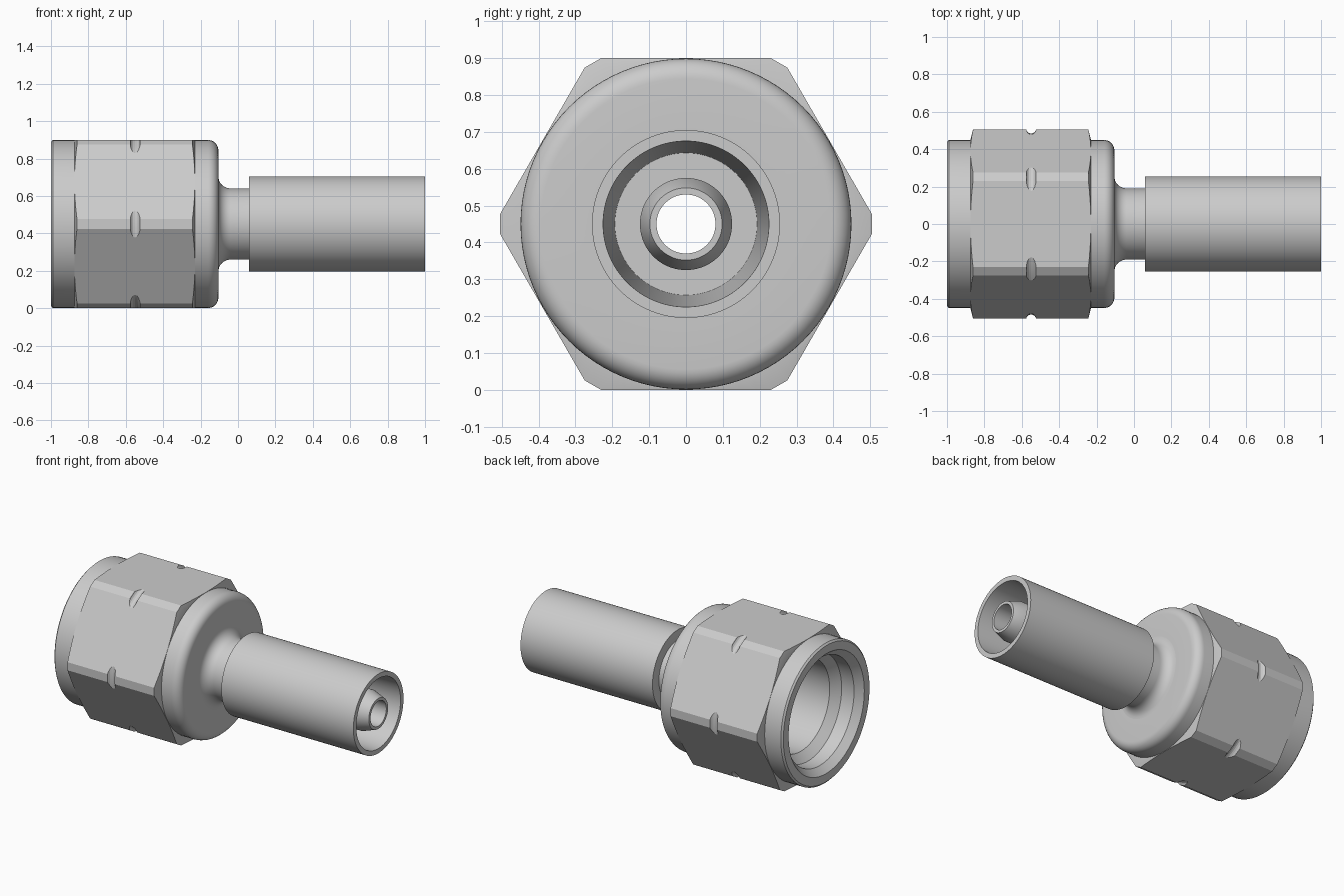
import bpy, bmesh, math
from mathutils import Vector, Matrix

if "Cube" in bpy.data.objects:
    bpy.data.objects.remove(bpy.data.objects["Cube"])

AXIS_Z = 0.45
steel = bpy.data.materials.new("steel grey")
steel.diffuse_color = (0.6, 0.6, 0.6, 1)
steel.use_nodes = True
steel.node_tree.nodes["Principled BSDF"].inputs["Base Color"].default_value = steel.diffuse_color


def finish(name, bm):
    bmesh.ops.recalc_face_normals(bm, faces=bm.faces)
    me = bpy.data.meshes.new(name)
    bm.to_mesh(me)
    bm.free()
    ob = bpy.data.objects.new(name, me)
    bpy.context.collection.objects.link(ob)
    me.materials.append(steel)
    return ob


def smooth(ob, angle):
    bpy.ops.object.select_all(action='DESELECT')
    ob.select_set(True)
    bpy.context.view_layer.objects.active = ob
    bpy.ops.object.shade_smooth_by_angle(angle=math.radians(angle))


def revolve(name, profile, segments=96):
    """Spin a closed (x, radius) profile around the long axis."""
    bm = bmesh.new()
    rings = []
    for i in range(segments):
        a = 2 * math.pi * i / segments
        rings.append([bm.verts.new((x, r * math.cos(a), AXIS_Z + r * math.sin(a)))
                      for x, r in profile])
    n = len(profile)
    for i in range(segments):
        p, q = rings[i], rings[(i + 1) % segments]
        for j in range(n):
            k = (j + 1) % n
            bm.faces.new((p[j], p[k], q[k], q[j]))
    return finish(name, bm)


def arc(cx, cr, rad, start, end, steps=8):
    pts = []
    for i in range(steps + 1):
        a = math.radians(start + (end - start) * i / steps)
        pts.append((cx + rad * math.cos(a), cr + rad * math.sin(a)))
    return pts


# Swivel nut: round shell with rounded shoulder and stepped bore
nut = revolve("nut_shell",
              [(-1, 0.385), (-1, 0.438), (-0.99, 0.449)]
              + arc(-0.16, 0.394, 0.055, 90, 0)
              + [(-0.105, 0.255), (-0.3, 0.255), (-0.3, 0.29),
                 (-0.82, 0.29), (-0.87, 0.34), (-0.955, 0.345)])
smooth(nut, 30)

# Stem: seat nose, filleted neck, hose nipple and through hole
stem = revolve("stem",
               [(-0.5, 0.08), (-0.5, 0.15), (-0.4, 0.255)]
               + arc(-0.04, 0.255, 0.065, 180, 270)
               + [(0.1, 0.19), (0.1, 0.125), (0.92, 0.125), (1, 0.098), (1, 0.08)])
smooth(stem, 30)

# Crimp sleeve: slightly tapered inside, closed at the neck
sleeve = revolve("crimp_sleeve",
                 [(0.06, 0.17), (0.06, 0.255), (1, 0.255), (1, 0.225),
                  (0.12, 0.193), (0.12, 0.11), (0.08, 0.11)])
smooth(sleeve, 30)

# Hexagon: prism with clipped corners
bm = bmesh.new()
outline = []
for i in range(6):
    c = math.radians(60 * i)
    for side in (-1, 1):
        outline.append((0.505 * math.cos(c) - side * 0.026 * math.sin(c),
                        0.505 * math.sin(c) + side * 0.026 * math.cos(c)))
face = bm.faces.new([bm.verts.new((-0.95, y, AXIS_Z + z)) for y, z in outline])
ext = bmesh.ops.extrude_face_region(bm, geom=[face])
bmesh.ops.translate(bm, vec=(0.8, 0, 0),
                    verts=[v for v in ext["geom"] if isinstance(v, bmesh.types.BMVert)])
hexagon = finish("hex_grip", bm)

# Turned envelope gives the chamfered ends and the corner notches
envelope = revolve("hex_envelope",
                   [(-0.875, 0.41), (-0.875, 0.448), (-0.857, 0.52)]
                   + arc(-0.55, 0.511, 0.027, 160, 380, 10)
                   + [(-0.247, 0.52), (-0.23, 0.448), (-0.23, 0.41)], 144)
mod = hexagon.modifiers.new("turned", 'BOOLEAN')
mod.operation = 'INTERSECT'
mod.solver = 'EXACT'
mod.object = envelope
bpy.context.view_layer.objects.active = hexagon
bpy.ops.object.modifier_apply(modifier=mod.name)
bpy.data.objects.remove(envelope)
smooth(hexagon, 20)
